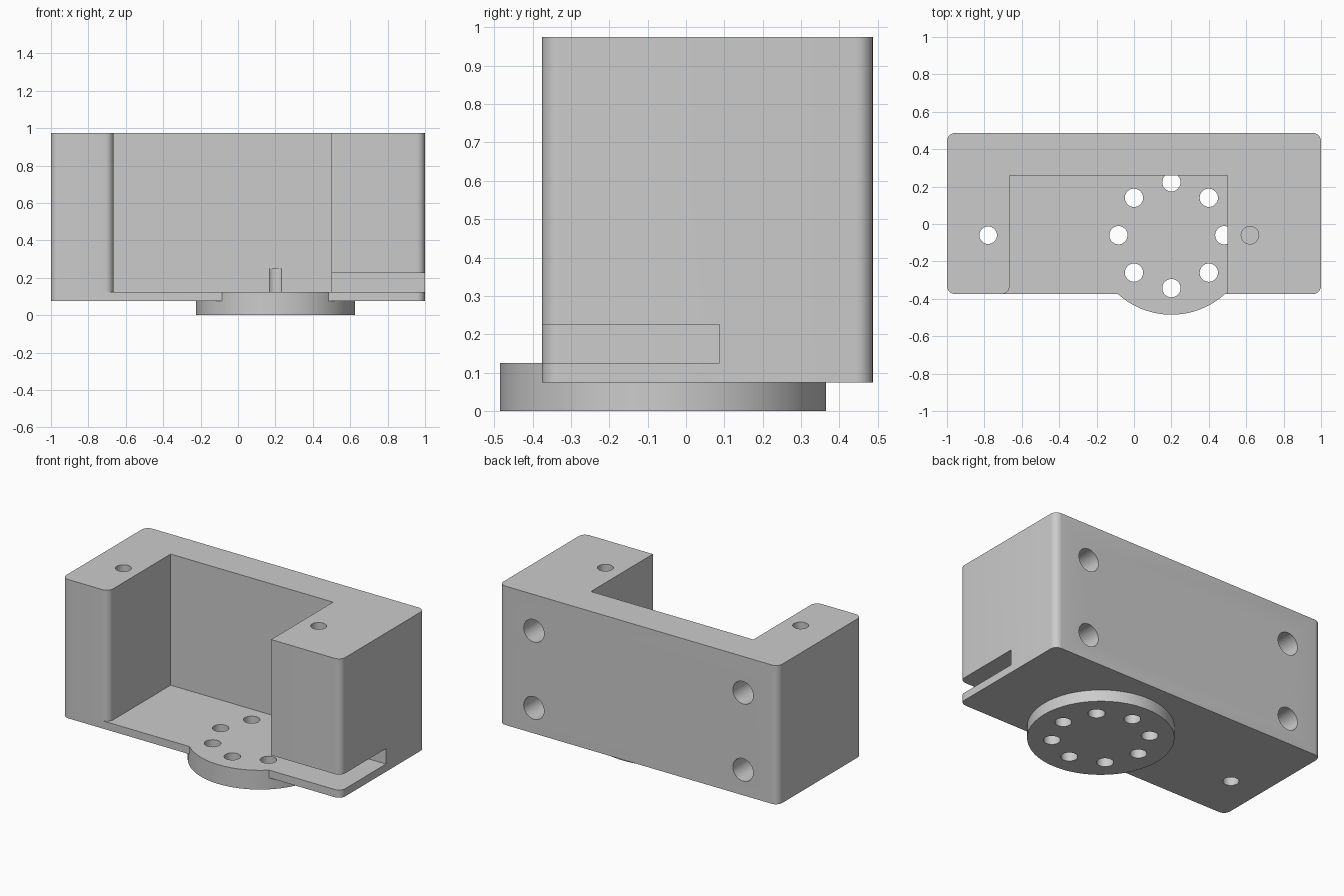
import bpy, bmesh, math

default = bpy.data.objects.get("Cube")
if default:
    bpy.data.objects.remove(default, do_unlink=True)

GREY = (0.6, 0.6, 0.6, 1)
mat = bpy.data.materials.new("plain grey")
mat.use_nodes = True
mat.diffuse_color = GREY
mat.node_tree.nodes["Principled BSDF"].inputs["Base Color"].default_value = GREY


def prism(name, outline, z0, z1):
    """Extrude an outline in x, y between two heights."""
    bm = bmesh.new()
    face = bm.faces.new([bm.verts.new((x, y, z0)) for x, y in outline])
    top = bmesh.ops.extrude_face_region(bm, geom=[face])["geom"]
    bmesh.ops.translate(bm, vec=(0, 0, z1 - z0),
                        verts=[v for v in top if isinstance(v, bmesh.types.BMVert)])
    bmesh.ops.recalc_face_normals(bm, faces=bm.faces)
    mesh = bpy.data.meshes.new(name)
    bm.to_mesh(mesh)
    bm.free()
    mesh.materials.append(mat)
    obj = bpy.data.objects.new(name, mesh)
    bpy.context.collection.objects.link(obj)
    return obj


def arc(cx, cy, r, start, end, steps):
    angles = [math.radians(start + (end - start) * i / steps) for i in range(steps + 1)]
    return [(cx + r * math.cos(a), cy + r * math.sin(a)) for a in angles]


def circle(cx, cy, r, sides=40):
    return arc(cx, cy, r, 0, 360, sides)[:-1]


def box(x0, x1, y0, y1):
    return [(x0, y0), (x1, y0), (x1, y1), (x0, y1)]


def combine(target, tool, operation="DIFFERENCE"):
    """Apply a boolean and discard the helper solid."""
    mod = target.modifiers.new("combine", "BOOLEAN")
    mod.operation, mod.solver, mod.object = operation, "EXACT", tool
    bpy.context.view_layer.objects.active = target
    bpy.ops.object.modifier_apply(modifier=mod.name)
    bpy.data.objects.remove(tool, do_unlink=True)


FRONT, BACK, BOTTOM, TOP = -0.375, 0.487, 0.075, 0.975
FLOOR, R = 0.125, 0.045
DISC_X, DISC_Y = 0.2, -0.06

# Block with rounded upright corners
outline = []
for i, (x, y) in enumerate([(1 - R, BACK - R), (R - 1, BACK - R),
                            (R - 1, FRONT + R), (1 - R, FRONT + R)]):
    outline += arc(x, y, R, 90 * i, 90 * i + 90, 8)
bracket = prism("bracket_body", outline, BOTTOM, TOP)

# Round mounting disc
combine(bracket, prism("mounting_disc", circle(DISC_X, DISC_Y, 0.425, 96), 0, 0.2), "UNION")

# Open pocket, flared round the rounded front edge of one pillar
left = -0.665
pocket = [(left - R, -0.6)] + arc(left - R, FRONT + R, R, -90, 0, 8)
pocket += [(left, 0.26), (0.5, 0.26), (0.5, -0.6)]
combine(bracket, prism("pocket_cutter", pocket, FLOOR, 1.2))

# Slot under the other pillar
combine(bracket, prism("slot_cutter", box(0.4, 1.2, -0.6, 0.087), FLOOR, 0.225))

# Ring of holes through the disc
for i in range(8):
    a = i * math.pi / 4
    hole = circle(DISC_X + 0.283 * math.cos(a), DISC_Y + 0.283 * math.sin(a), 0.049, 32)
    combine(bracket, prism("disc_hole_cutter", hole, -0.1, 0.25))

# Upright pillar holes: one runs right through, one ends in the slot
for x, z in ((-0.78, -0.1), (0.62, 0.2)):
    combine(bracket, prism("pillar_hole_cutter", circle(x, DISC_Y, 0.047, 32), z, 1.2))

# Blind screw holes in the back
for x in (-0.75, 0.75):
    for z in (0.24, 0.74):
        cutter = prism("back_hole_cutter", circle(0, 0, 0.073), -0.1, 0.25)
        cutter.rotation_euler.x = math.pi / 2
        cutter.location = (x, BACK, z)
        combine(bracket, cutter)

# Smooth curves, sharp edges
bpy.ops.object.select_all(action="DESELECT")
bracket.select_set(True)
bpy.context.view_layer.objects.active = bracket
bpy.ops.object.shade_smooth_by_angle(angle=math.radians(30))
